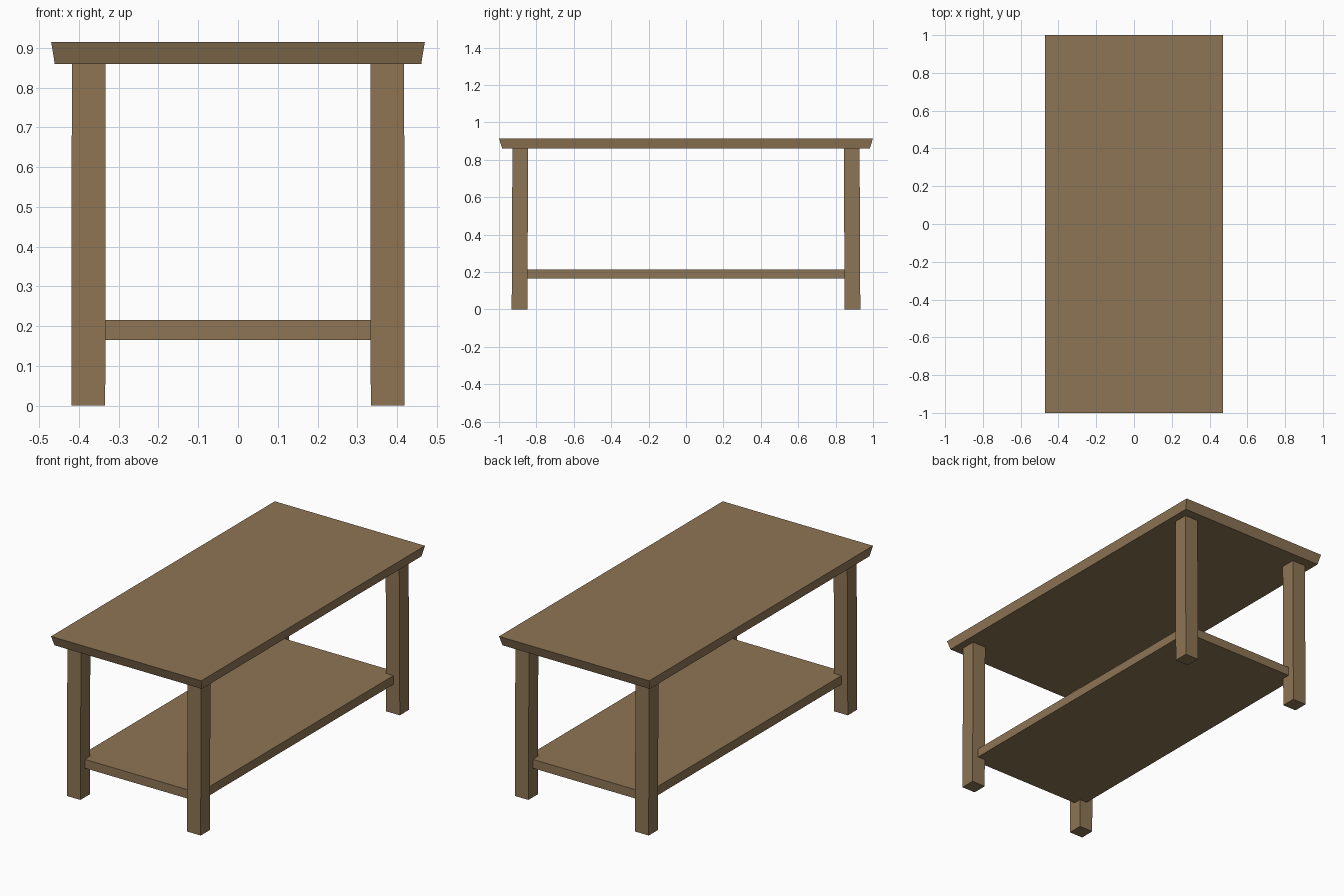
import bpy, bmesh

if "Cube" in bpy.data.objects:
    bpy.data.objects.remove(bpy.data.objects["Cube"])

wood = bpy.data.materials.new("brown wood")
wood.diffuse_color = (0.27, 0.178, 0.09, 1)
wood.use_nodes = True
wood.node_tree.nodes["Principled BSDF"].inputs["Base Color"].default_value = wood.diffuse_color


def block(name, low, high, z0, z1):
    """Straight or tapered block; low and high are (x0, x1, y0, y1) at each end."""
    bm = bmesh.new()
    rings = []
    for (x0, x1, y0, y1), z in ((low, z0), (high, z1)):
        rings.append([bm.verts.new(p) for p in
                      ((x0, y0, z), (x1, y0, z), (x1, y1, z), (x0, y1, z))])
    a, b = rings
    bm.faces.new(a[::-1])
    bm.faces.new(b)
    for i in range(4):
        j = (i + 1) % 4
        bm.faces.new((a[i], a[j], b[j], b[i]))
    bmesh.ops.recalc_face_normals(bm, faces=bm.faces)
    mesh = bpy.data.meshes.new(name)
    bm.to_mesh(mesh)
    bm.free()
    mesh.materials.append(wood)
    obj = bpy.data.objects.new(name, mesh)
    bpy.context.collection.objects.link(obj)
    return obj


# Table top, edges sloping inwards towards the underside
block("table_top", (-0.461, 0.461, -0.982, 0.982),
      (-0.47, 0.47, -1.0, 1.0), 0.86, 0.915)

# Lower shelf, corners set into the legs
shelf = (-0.38, 0.38, -0.893, 0.893)
block("lower_shelf", shelf, shelf, 0.165, 0.215)

# Four legs, leaning very slightly inwards, mirrored from one
legs = block("legs", (0.334, 0.419, 0.848, 0.932),
             (0.333, 0.418, 0.844, 0.928), 0.0, 0.86)
mirror = legs.modifiers.new("mirror", 'MIRROR')
mirror.use_axis = (True, True, False)
mirror.use_mirror_merge = False
